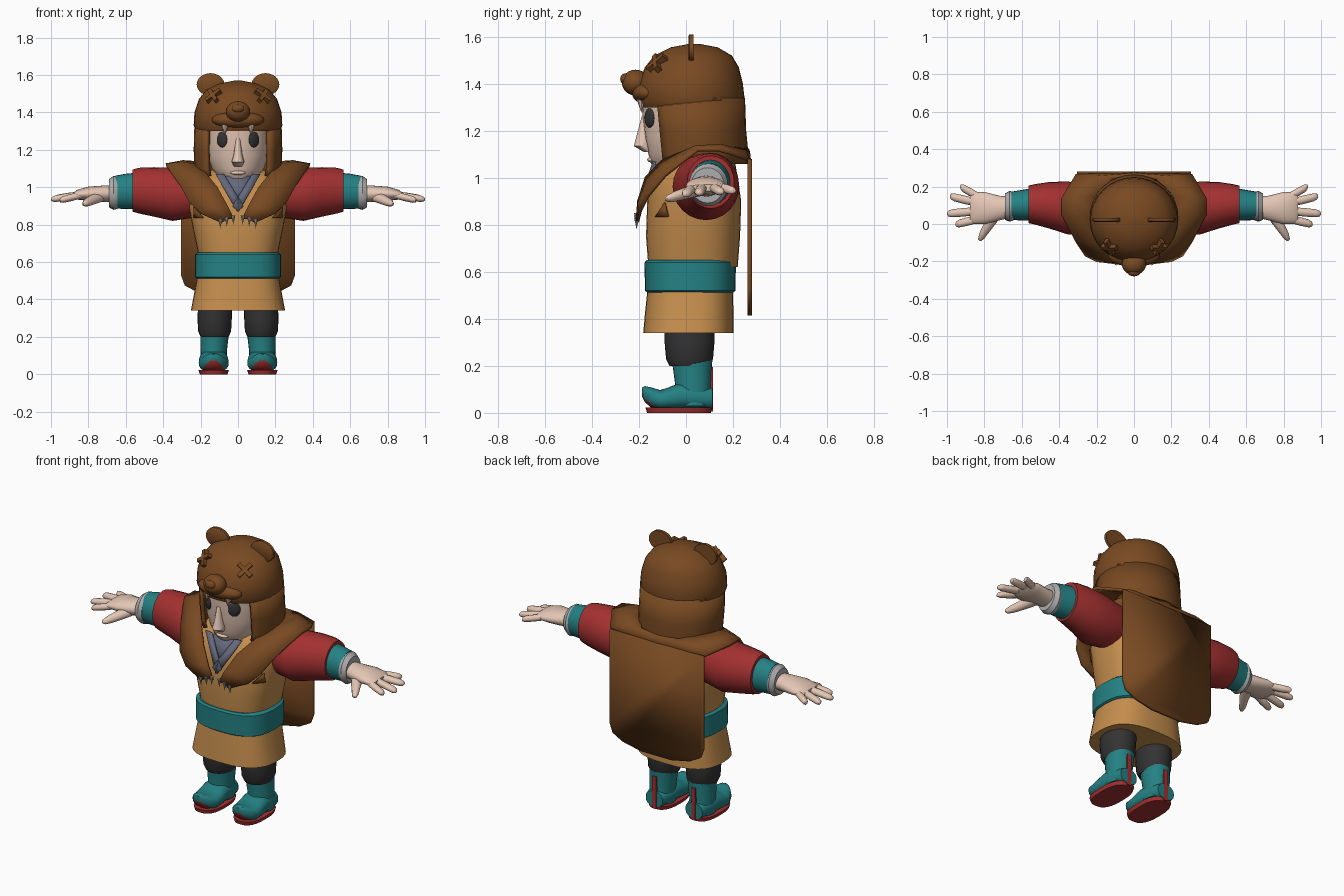
import bpy, bmesh, math
from mathutils import Matrix, Vector

old = bpy.data.objects.get("Cube")
if old:
    bpy.data.objects.remove(old, do_unlink=True)


def material(name, *rgb):
    m = bpy.data.materials.new(name)
    m.use_nodes = True
    m.diffuse_color = (*rgb, 1)
    m.node_tree.nodes["Principled BSDF"].inputs["Base Color"].default_value = (*rgb, 1)
    return m


FUR = material("brown fur", 0.19, 0.068, 0.016)
TAN = material("tan cloth", 0.56, 0.27, 0.075)
RED = material("red cloth", 0.37, 0.03, 0.03)
TEAL = material("teal cloth", 0.018, 0.22, 0.23)
SKIN = material("pale skin", 0.78, 0.57, 0.46)
DARK = material("charcoal", 0.033, 0.033, 0.035)
GREY = material("light grey", 0.42, 0.42, 0.42)
SLATE = material("slate collar", 0.13, 0.14, 0.2)


def finish(name, bm, mat, mirror=False, solid=0, angle=40):
    bmesh.ops.recalc_face_normals(bm, faces=bm.faces)
    me = bpy.data.meshes.new(name)
    bm.to_mesh(me)
    bm.free()
    me.materials.append(mat)
    me.shade_smooth()
    me.set_sharp_from_angle(angle=math.radians(angle))
    ob = bpy.data.objects.new(name, me)
    bpy.context.collection.objects.link(ob)
    if mirror:
        ob.modifiers.new("Mirror", 'MIRROR')
    if solid:
        s = ob.modifiers.new("Solidify", 'SOLIDIFY')
        s.thickness, s.offset = solid, 0
    return ob


def loft(name, mat, rings, axis='z', n=24, p=1.0, arc=None, **kw):
    """Rings are (position on axis, centre u, centre v, radius u, radius v)."""
    bm = bmesh.new()
    a0, a1 = arc or (0, 360)
    count = n + 1 if arc else n
    rows = []
    for t, cu, cv, ru, rv in rings:
        row = []
        for i in range(count):
            a = math.radians(a0 + (a1 - a0) * i / n)
            c, s = math.cos(a), math.sin(a)
            u = cu + ru * math.copysign(abs(c) ** p, c)
            v = cv + rv * math.copysign(abs(s) ** p, s)
            row.append(bm.verts.new({'x': (t, u, v), 'y': (u, t, v), 'z': (u, v, t)}[axis]))
        rows.append(row)
    for r, q in zip(rows, rows[1:]):
        for i in range(n):
            j = (i + 1) % count
            bm.faces.new((r[i], r[j], q[j], q[i]))
    if not arc:
        bm.faces.new(rows[0])
        bm.faces.new(rows[-1])
    return finish(name, bm, mat, **kw)


def ball(name, mat, loc, size, turn=0, **kw):
    bm = bmesh.new()
    m = Matrix.Translation(loc) @ Matrix.Rotation(math.radians(turn), 4, 'Z') @ Matrix.Diagonal((*size, 1))
    bmesh.ops.create_uvsphere(bm, u_segments=20, v_segments=12, radius=1, matrix=m)
    return finish(name, bm, mat, **kw)


def box(name, mat, matrix, size, **kw):
    bm = bmesh.new()
    bmesh.ops.create_cube(bm, size=1, matrix=matrix @ Matrix.Diagonal((*size, 1)))
    return finish(name, bm, mat, **kw)


def cone(name, mat, loc, r, length, **kw):
    bm = bmesh.new()
    bmesh.ops.create_cone(bm, cap_ends=True, segments=8, radius1=0, radius2=r, depth=length,
                          matrix=Matrix.Translation(loc))
    return finish(name, bm, mat, mirror=True, **kw)


def sheet(name, mat, points, **kw):
    bm = bmesh.new()
    bm.faces.new([bm.verts.new(p) for p in points])
    return finish(name, bm, mat, **kw)


# Head and face
loft("head", SKIN, [(1.02, 0, -.05, .05, .06), (1.05, 0, -.03, .1, .115), (1.1, 0, -.01, .14, .15),
                    (1.17, 0, 0, .163, .175), (1.26, 0, .01, .168, .195), (1.34, 0, .01, .165, .2)])
loft("neck", SKIN, [(.93, 0, .01, .08, .08), (1.08, 0, .01, .07, .07)])
loft("nose", SKIN, [(1.11, 0, -.16, .02, .02), (1.135, 0, -.18, .034, .042),
                    (1.18, 0, -.178, .022, .032), (1.26, 0, -.175, .012, .014)], n=12)
ball("lips", SKIN, (0, -.145, 1.077), (.04, .02, .012))
ball("eye", DARK, (.085, -.155, 1.255), (.033, .013, .042), 35, mirror=True)

# Animal hood
loft("hood_crown", FUR, [(1.3, 0, .025, .225, .215), (1.33, 0, .022, .237, .228), (1.4, 0, .02, .233, .222),
                         (1.47, 0, .025, .21, .2), (1.52, 0, .03, .17, .165),
                         (1.555, 0, .035, .1, .1), (1.57, 0, .035, .02, .02)], n=32)
loft("hood_sides", FUR, [(1.06, 0, .05, .212, .2), (1.1, 0, .05, .222, .205), (1.2, 0, .04, .226, .205),
                         (1.34, 0, .03, .222, .21)], arc=(-45, 225), solid=.022)
ball("hood_muzzle", FUR, (0, -.165, 1.36), (.14, .065, .048))
ball("hood_snout", FUR, (0, -.215, 1.405), (.065, .058, .055))
ball("hood_nose", FUR, (0, -.258, 1.42), (.034, .022, .024))
loft("hood_ear", FUR, [(.01, .147, 1.55, .066, .054), (.015, .147, 1.55, .074, .06),
                       (.032, .147, 1.55, .074, .06)], axis='y', mirror=True)
facing = Vector((.45, -.7, .55)).to_track_quat('Z', 'Y').to_matrix().to_4x4()
for k in (45, -45):
    spot = Matrix.Translation((.13, -.122, 1.487)) @ facing @ Matrix.Rotation(math.radians(k), 4, 'Z')
    box("hood_stitch", FUR, spot, (.095, .022, .035), mirror=True)
cone("hood_tooth", SKIN, (.07, -.19, 1.305), .02, .055)

# Robe, sash and collar
loft("robe_chest", TAN, [(.62, 0, .03, .208, .19), (.75, 0, .03, .235, .2), (.9, 0, .035, .265, .2),
                         (1, 0, .04, .265, .18), (1.06, 0, .06, .24, .15), (1.1, 0, .07, .12, .1)], p=.8, n=32)
loft("robe_skirt", TAN, [(.34, 0, .01, .252, .192), (.43, 0, .014, .235, .188), (.54, 0, .018, .215, .18)],
     p=.75, n=32)
loft("sash", TEAL, [(.512, 0, .018, .218, .182), (.52, 0, .018, .23, .193), (.64, 0, .018, .23, .194),
                    (.65, 0, .018, .218, .185)], p=.75, n=32)
sheet("robe_fold", FUR, [(.185, -.13, .835), (.235, -.075, .835), (.235, -.09, .895)], mirror=True, solid=.008)
sheet("collar_panel", SLATE, [(.11, -.13, 1.06), (0, -.192, .87), (-.11, -.13, 1.06)], solid=.009)
for side in (1, -1):
    sheet("collar_band", SLATE, [(side * .12, -.13, 1.07), (side * .075, -.137, 1.07),
                                 (side * -.03, -.196, .9), (side * .005, -.2, .87)], solid=.009)

# Fur mantle draped over the shoulders
inner = [(.02, -.205, .83), (.055, -.2, .9), (.11, -.168, 1), (.17, -.1, 1.07),
         (.215, .03, 1.115), (.2, .15, 1.13), (.12, .24, 1.12), (0, .262, 1.12)]
outer = [(.09, -.208, .81), (.2, -.195, .86), (.26, -.165, .92), (.31, -.09, 1.01),
         (.385, .05, 1.12), (.385, .14, 1.12), (.31, .262, 1.08), (0, .27, 1.06)]
bm = bmesh.new()
rows = []
for a, b in zip(inner, outer):
    a, b = Vector(a), Vector(b)
    mid = (a + b) / 2 + Vector((0, 0, .012))
    rows.append([bm.verts.new(v) for v in (a, mid, b)])
for r, q in zip(rows, rows[1:]):
    for i in range(2):
        bm.faces.new((r[i], r[i + 1], q[i + 1], q[i]))
finish("mantle", bm, FUR, mirror=True, solid=.016, angle=60)
for x, z in ((.025, .825), (.06, .815), (.095, .805)):
    cone("mantle_claw", GREY, (x, -.21, z), .011, .05)

# Back panel of the cape
half = [(.305, 1.08), (.305, .53), (.285, .475), (.22, .44), (.1, .415)]
outline = half + [(-x, z) for x, z in reversed(half)]
sheet("cape_back", FUR, [(x, .271, z) for x, z in outline], solid=.018)

# Arms and hands
loft("sleeve", RED, [(.22, .08, .965, .12, .125), (.35, .085, .962, .142, .142), (.45, .1, .975, .125, .132),
                     (.53, .105, .982, .108, .122), (.565, .105, .982, .1, .112)], axis='x', mirror=True)
loft("cuff", TEAL, [(.54, .105, .98, .088, .098), (.6, .1, .978, .082, .094), (.655, .098, .974, .075, .088)],
     axis='x', mirror=True)
loft("wristband", GREY, [(.645, .095, .97, .076, .086), (.665, .095, .97, .083, .091),
                         (.69, .092, .968, .07, .075)], axis='x', mirror=True)
loft("palm", SKIN, [(.66, .09, .965, .055, .045), (.72, .085, .965, .066, .044), (.8, .085, .965, .086, .038),
                    (.86, .085, .96, .084, .026), (.878, .085, .958, .07, .014)], axis='x', mirror=True)
for x0, y0, x1, y1, z1 in ((.82, .14, .93, .2, .945), (.83, .112, .985, .148, .94),
                           (.83, .07, 1, .055, .935), (.82, .03, .955, -.002, .93)):
    rings = []
    for f, r in ((0, .02), (.5, .023), (.85, .021), (.96, .015), (1, .005)):
        rings.append((x0 + (x1 - x0) * f, y0 + (y1 - y0) * f, .962 + (z1 - .962) * f, r, r * .85))
    loft("finger", SKIN, rings, axis='x', n=12, mirror=True)
loft("thumb", SKIN, [(.06, .74, .95, .04, .028), (0, .772, .935, .032, .026), (-.05, .803, .92, .024, .022),
                     (-.08, .818, .912, .016, .014), (-.09, .822, .91, .005, .005)], axis='y', n=12, mirror=True)

# Trousers and curled boots
loft("trouser_leg", DARK, [(.2, .125, .015, .075, .085), (.23, .125, .015, .088, .1),
                           (.3, .125, .015, .092, .106), (.42, .12, .015, .09, .105)], mirror=True)
loft("boot_shaft", TEAL, [(.03, .13, .03, .07, .08), (.12, .13, .03, .07, .076),
                          (.222, .125, .026, .077, .086)], mirror=True)
foot = loft("boot_foot", TEAL, [(.112, .13, .06, .055, .045), (.05, .13, .066, .072, .052),
                                (-.02, .13, .072, .078, .058), (-.07, .13, .062, .08, .048),
                                (-.11, .13, .055, .079, .042), (-.15, .13, .066, .062, .043),
                                (-.175, .13, .08, .038, .034), (-.188, .13, .09, .012, .018)],
            axis='y', n=32, p=.85, mirror=True)
foot.data.materials.append(RED)
for f in foot.data.polygons:
    c = f.center
    if c.y < -.11 and c.z < .088 - abs(c.x - .13):
        f.material_index = 1
loft("boot_sole", RED, [(0, .13, -.03, .074, .136), (.022, .13, -.03, .081, .142)], p=.75, mirror=True)
box("boot_heel_stripe", RED, Matrix.Translation((.128, .108, .1)), (.026, .014, .19), mirror=True)
